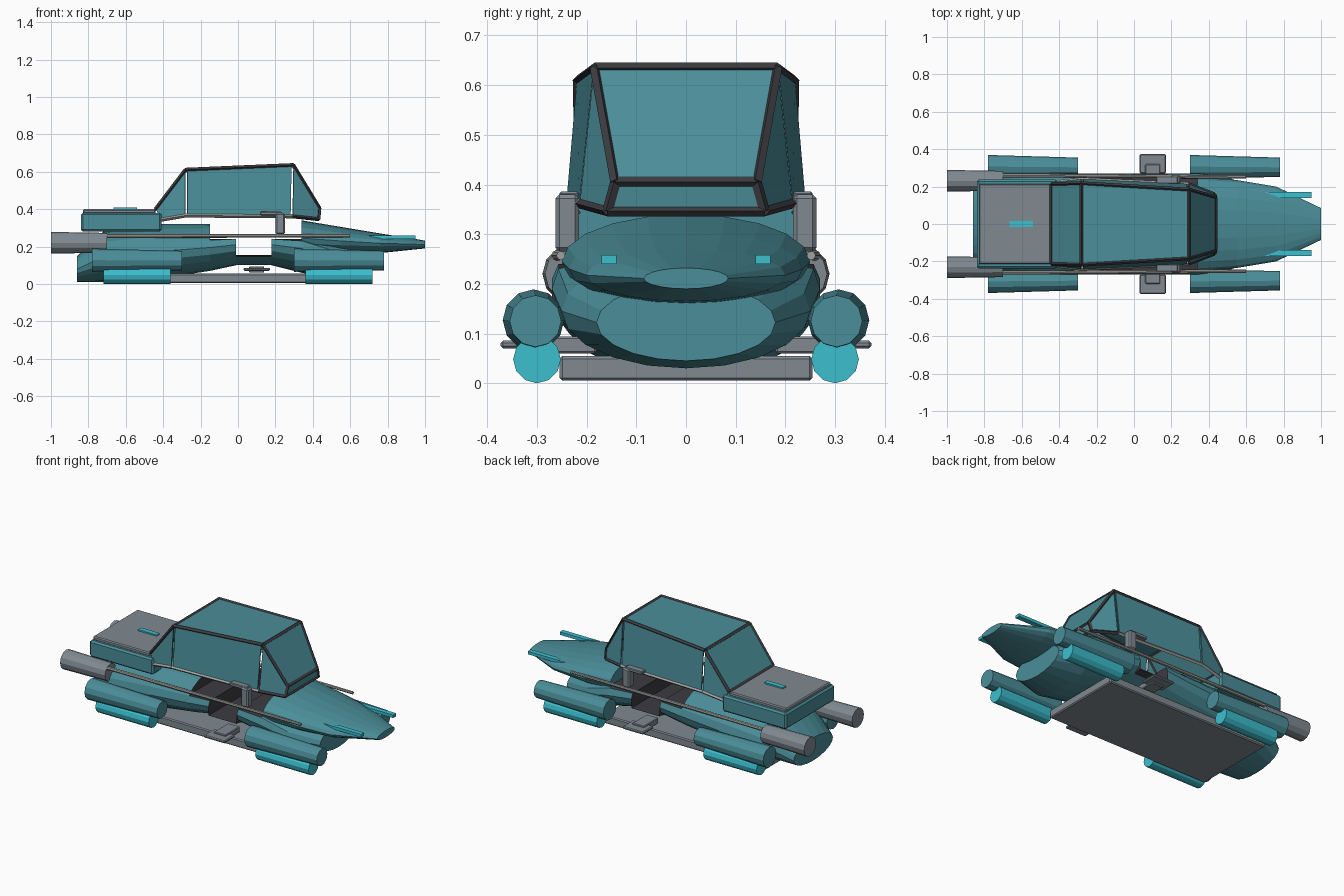
import bpy, math
from mathutils import Vector

if "Cube" in bpy.data.objects:
    bpy.data.objects.remove(bpy.data.objects["Cube"], do_unlink=True)


def material(name, r, g, b):
    m = bpy.data.materials.new(name)
    m.use_nodes = True
    m.diffuse_color = (r, g, b, 1)
    m.node_tree.nodes["Principled BSDF"].inputs["Base Color"].default_value = (r, g, b, 1)
    return m


TEAL = material("teal body", 0.07, 0.27, 0.32)
CYAN = material("bright cyan", 0.045, 0.52, 0.62)
GREY = material("mid grey", 0.215, 0.255, 0.285)
DARK = material("dark frame", 0.045, 0.045, 0.053)
LIGHT = material("light trim", 0.36, 0.36, 0.35)


def mesh_object(name, verts, faces, mat):
    me = bpy.data.meshes.new(name)
    me.from_pydata(verts, [], faces)
    me.materials.append(mat)
    ob = bpy.data.objects.new(name, me)
    bpy.context.collection.objects.link(ob)
    return ob


def bevel(ob, width):
    mod = ob.modifiers.new("bevel", "BEVEL")
    mod.width = width
    mod.segments = 1


def box(name, lo, hi, mat, edge=0.0):
    verts = [(x, y, z) for x in (lo[0], hi[0]) for y in (lo[1], hi[1]) for z in (lo[2], hi[2])]
    faces = [(0, 1, 3, 2), (4, 6, 7, 5), (0, 4, 5, 1), (2, 3, 7, 6), (0, 2, 6, 4), (1, 5, 7, 3)]
    ob = mesh_object(name, verts, faces, mat)
    if edge:
        bevel(ob, edge)
    return ob


def tube(name, a, b, r1, r2, sides, mat):
    """Straight tapered prism from a to b."""
    a, b = Vector(a), Vector(b)
    d = b - a
    bpy.ops.mesh.primitive_cone_add(vertices=sides, radius1=r1, radius2=r2, depth=d.length,
                                    location=(a + b) / 2,
                                    rotation=d.to_track_quat("Z", "Y").to_euler())
    ob = bpy.context.object
    ob.name = name
    ob.data.materials.append(mat)
    return ob


def loft(name, rings, sides, mat):
    """Skin elliptical rings (x, half width, bottom, top, cut height) along x."""
    verts, faces = [], []
    for x, w, z0, z1, cut in rings:
        for i in range(sides):
            t = math.tau * i / sides
            z = (z0 + z1) / 2 + (z1 - z0) / 2 * math.sin(t)
            verts.append((x, w * math.cos(t), min(z, cut)))
    for r in range(len(rings) - 1):
        for i in range(sides):
            j = (i + 1) % sides
            faces.append((r * sides + i, r * sides + j, (r + 1) * sides + j, (r + 1) * sides + i))
    faces.append(tuple(range(sides))[::-1])
    faces.append(tuple(range((len(rings) - 1) * sides, len(rings) * sides)))
    ob = mesh_object(name, verts, faces, mat)
    for p in ob.data.polygons:
        p.flip()
    return ob


# Hull with a stepped open cockpit
hull = loft("hull", [
    (-0.86, 0.19, 0.01, 0.15, 1), (-0.72, 0.25, 0.01, 0.28, 1),
    (-0.41, 0.27, 0.03, 0.32, 1), (-0.15, 0.27, 0.07, 0.32, 1),
    (-0.15, 0.27, 0.07, 0.32, 0.24), (-0.01, 0.27, 0.10, 0.32, 0.24),
    (-0.01, 0.27, 0.10, 0.32, 0.155), (0.18, 0.27, 0.10, 0.32, 0.155),
    (0.18, 0.27, 0.10, 0.32, 0.24), (0.34, 0.27, 0.06, 0.32, 0.24),
    (0.50, 0.25, 0.03, 0.26, 1), (0.68, 0.18, 0.045, 0.2, 1)], 20, TEAL)
hull.data.materials.append(DARK)
for p in hull.data.polygons:
    inside = -0.16 < p.center.x < 0.34 and p.center.z > 0.14
    if inside and (abs(p.normal.z) > 0.95 or abs(p.normal.x) > 0.95):
        p.material_index = 1

# Flattened nose
loft("nose", [(0.34, 0.25, 0.15, 0.34, 1), (0.55, 0.235, 0.155, 0.305, 1),
              (0.76, 0.2, 0.165, 0.27, 1), (1.0, 0.085, 0.19, 0.232, 1)], 20, TEAL)

# Underside skid plate
box("skid_plate", (-0.71, -0.255, 0.005), (0.38, 0.255, 0.055), GREY, 0.006)

# Rear deck
box("rear_deck", (-0.84, -0.237, 0.28), (-0.41, 0.237, 0.38), TEAL, 0.01)
box("deck_lid", (-0.83, -0.215, 0.375), (-0.44, 0.215, 0.4), GREY, 0.006)
box("deck_light", (-0.665, -0.015, 0.398), (-0.54, 0.015, 0.408), CYAN)

# Parts repeated on both sides
for side, s in (("left", 1), ("right", -1)):
    tube(side + "_exhaust", (-1, s * 0.231, 0.22), (-0.7, s * 0.231, 0.22), 0.058, 0.053, 12, GREY)
    tube(side + "_rail", (-0.7, s * 0.26, 0.257), (0.6, s * 0.252, 0.257), 0.011, 0.009, 8, LIGHT)
    for end, x0, x1 in (("rear", -0.78, -0.3), ("front", 0.3, 0.78)):
        tube(f"{side}_{end}_pod", (x0, s * 0.307, 0.127), (x1, s * 0.303, 0.125),
             0.062, 0.052, 12, TEAL)
    for end, x0, x1 in (("rear", -0.72, -0.36), ("front", 0.36, 0.72)):
        tube(f"{side}_{end}_thruster", (x0, s * 0.3, 0.048), (x1, s * 0.3, 0.048),
             0.048, 0.048, 12, CYAN)

    def side_box(name, x, y, z, mat, edge=0.0):
        ys = sorted((s * y[0], s * y[1]))
        return box(f"{side}_{name}", (x[0], ys[0], z[0]), (x[1], ys[1], z[1]), mat, edge)

    side_box("step", (0.03, 0.17), (0.27, 0.373), (0.07, 0.086), GREY, 0.005)
    side_box("step_arm", (0.06, 0.14), (0.18, 0.32), (0.06, 0.094), GREY, 0.004)
    side_box("handle_post", (0.2, 0.25), (0.215, 0.263), (0.265, 0.38), GREY, 0.008)
    side_box("handle_grip", (0.12, 0.235), (0.215, 0.255), (0.366, 0.386), GREY, 0.004)

    # Pointed lamp bar on the nose
    pts = [(0.7, 0.17), (0.78, 0.14), (0.95, 0.14), (0.95, 0.17)]
    verts = [(x, s * y, z) for z in (0.24, 0.258) for x, y in pts]
    faces = [(0, 1, 2, 3), (7, 6, 5, 4)] + [(i, i + 4, (i + 1) % 4 + 4, (i + 1) % 4) for i in range(4)]
    if s < 0:
        faces = [f[::-1] for f in faces]
    lamp = mesh_object(side + "_nose_lamp", verts, [f[::-1] for f in faces], CYAN)

# Canopy corner points on the left half
C = {"tail": (-0.44, 0.213, 0.4), "roof_rear": (-0.28, 0.217, 0.61), "roof_front": (0.295, 0.183, 0.635),
     "brow": (0.435, 0.142, 0.405), "chin": (0.43, 0.158, 0.347), "sill_front": (0.29, 0.212, 0.362),
     "sill_rear": (-0.28, 0.238, 0.366), "heel": (-0.42, 0.222, 0.342)}


def corner(key, s):
    x, y, z = C[key]
    return Vector((x, s * y, z))


def pane(name, points):
    mid = sum(points, Vector()) / len(points)
    ob = mesh_object(name, [mid + (p - mid) * 0.97 for p in points], [tuple(range(len(points)))], TEAL)
    mod = ob.modifiers.new("thickness", "SOLIDIFY")
    mod.thickness = 0.006
    mod.offset = 0


def strut(name, a, b, mat=DARK):
    tube(name, a, b, 0.011, 0.011, 4, mat)


# Side panes and side struts
sides = {"side": ("roof_rear", "roof_front", "sill_front", "sill_rear"),
         "rear_quarter": ("tail", "roof_rear", "sill_rear", "heel"),
         "front_quarter": ("roof_front", "brow", "chin", "sill_front")}
loop = list(C)
for side, s in (("left", 1), ("right", -1)):
    for name, keys in sides.items():
        pane(f"{side}_{name}_pane", [corner(k, s) for k in keys])
    for a, b in zip(loop, loop[1:]):
        trim = LIGHT if a.startswith("sill") else DARK
        strut(f"{side}_{a}_strut", corner(a, s), corner(b, s), trim)

# Panes and struts across the canopy
for a, b, name in (("tail", "roof_rear", "rear_screen"), ("roof_rear", "roof_front", "roof_pane"),
                   ("roof_front", "brow", "windscreen"), ("brow", "chin", "lower_screen")):
    pane(name, [corner(a, 1), corner(b, 1), corner(b, -1), corner(a, -1)])
for key in loop[:5]:
    strut(key + "_crossbar", corner(key, 1), corner(key, -1))
